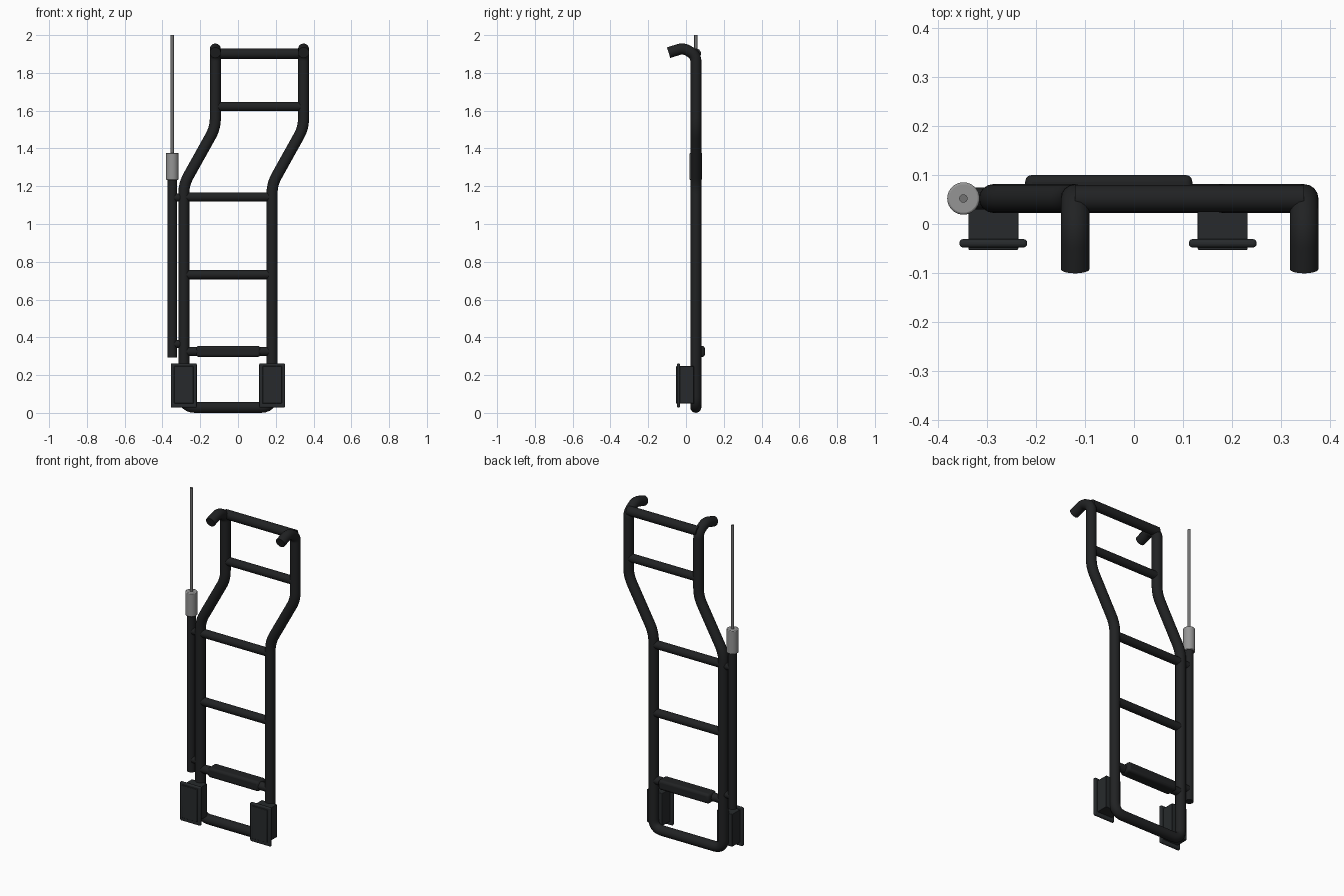
import bpy, math
from mathutils import Vector

if "Cube" in bpy.data.objects:
    bpy.data.objects.remove(bpy.data.objects["Cube"])

Y = 0.052  # plane of the ladder frame


def material(name, rgb):
    m = bpy.data.materials.new(name)
    m.diffuse_color = (*rgb, 1)
    m.use_nodes = True
    m.node_tree.nodes["Principled BSDF"].inputs["Base Color"].default_value = m.diffuse_color
    return m


BLACK = material("black_paint", (0.015, 0.016, 0.017))
PANEL = material("dark_panel", (0.02, 0.023, 0.025))
SILVER = material("silver", (0.3, 0.3, 0.3))
STEEL = material("steel", (0.17, 0.17, 0.17))


def finish(ob, name, mat):
    ob.name = name
    ob.data.materials.clear()
    ob.data.materials.append(mat)
    bpy.ops.object.select_all(action='DESELECT')
    bpy.context.view_layer.objects.active = ob
    ob.select_set(True)
    if ob.type == 'CURVE':
        bpy.ops.object.convert(target='MESH')
        ob = bpy.context.object
    bpy.ops.object.shade_smooth_by_angle(angle=math.radians(40))
    return ob


def fillet(points, steps=6):
    """Points are (x, y, z, bend radius along each leg); corners become arcs."""
    out = []
    for i, p in enumerate(points):
        v, r = Vector(p[:3]), p[3]
        if r == 0:
            out.append(v)
            continue
        a = v + (Vector(points[i - 1][:3]) - v).normalized() * r
        b = v + (Vector(points[i + 1][:3]) - v).normalized() * r
        for k in range(steps + 1):
            t = k / steps
            out.append(a * (1 - t) ** 2 + v * 2 * t * (1 - t) + b * t * t)
    return out


def tube(name, points, radius, mat=BLACK):
    cu = bpy.data.curves.new(name, 'CURVE')
    cu.dimensions = '3D'
    cu.bevel_depth = radius
    cu.bevel_resolution = 6
    cu.use_fill_caps = True
    pts = fillet(points)
    sp = cu.splines.new('POLY')
    sp.points.add(len(pts) - 1)
    for q, v in zip(sp.points, pts):
        q.co = (*v, 1)
    ob = bpy.data.objects.new(name, cu)
    bpy.context.collection.objects.link(ob)
    return finish(ob, name, mat)


def bar(name, a, b, radius, mat=BLACK):
    a, b = Vector(a), Vector(b)
    d = b - a
    bpy.ops.mesh.primitive_cylinder_add(vertices=32, radius=radius, depth=d.length,
                                        location=(a + b) / 2,
                                        rotation=d.to_track_quat('Z', 'Y').to_euler())
    return finish(bpy.context.object, name, mat)


def box(name, lo, hi, bevel, mat):
    lo, hi = Vector(lo), Vector(hi)
    bpy.ops.mesh.primitive_cube_add(size=1, location=(lo + hi) / 2)
    ob = bpy.context.object
    ob.scale = hi - lo
    bpy.ops.object.transform_apply(location=False, rotation=False, scale=True)
    mod = ob.modifiers.new("round", 'BEVEL')
    mod.width = bevel
    mod.segments = 3
    return finish(ob, name, mat)


# Side rails with top hooks and bottom crossbar, one continuous bent tube
LOW_L, LOW_R, SHIFT = -0.287, 0.180, 0.167


def side(x):
    return [(x + SHIFT, -0.092, 1.907, 0), (x + SHIFT, -0.012, 1.932, 0.03),
            (x + SHIFT, Y, 1.892, 0.03), (x + SHIFT, Y, 1.51, 0.05),
            (x, Y, 1.21, 0.05), (x, Y, 0.0295, 0.06)]


tube("frame_tube", side(LOW_L) + side(LOW_R)[::-1], 0.0293)

# Rungs
for i, (z, dx) in enumerate([(0.325, 0), (0.732, 0), (1.143, 0), (1.622, SHIFT), (1.902, SHIFT)]):
    bar(f"rung_{i + 1}", (LOW_L + dx, Y, z), (LOW_R + dx, Y, z), 0.0275 if i == 4 else 0.0245)

# Tread pad on the lowest rung
box("step_pad", (-0.222, 0.024, 0.296), (0.119, 0.1, 0.355), 0.014, BLACK)

# Mounting brackets at the foot of each rail
for tag, x in (("left", LOW_L), ("right", LOW_R + 0.001)):
    box(f"{tag}_bracket_body", (x - 0.051, -0.053, 0.05), (x + 0.051, 0.042, 0.247), 0.003, PANEL)
    box(f"{tag}_bracket_flange", (x - 0.069, -0.048, 0.028), (x + 0.069, -0.031, 0.262), 0.007, PANEL)

# Antenna mast with collar, whip and two clamps to the rail
AX = -0.348
bar("antenna_mast", (AX, Y, 0.292), (AX, Y, 1.24), 0.0245)
collar = bar("antenna_collar", (AX, Y, 1.234), (AX, Y, 1.376), 0.033, SILVER)
mod = collar.modifiers.new("round", 'BEVEL')
mod.width = 0.004
mod.segments = 2
bar("antenna_whip", (AX, Y, 1.37), (AX, Y, 2.0), 0.0085, STEEL)
for tag, z in (("lower", 0.365), ("upper", 1.14)):
    bar(f"{tag}_antenna_clamp", (AX, Y, z), (LOW_L, Y, z), 0.022)
